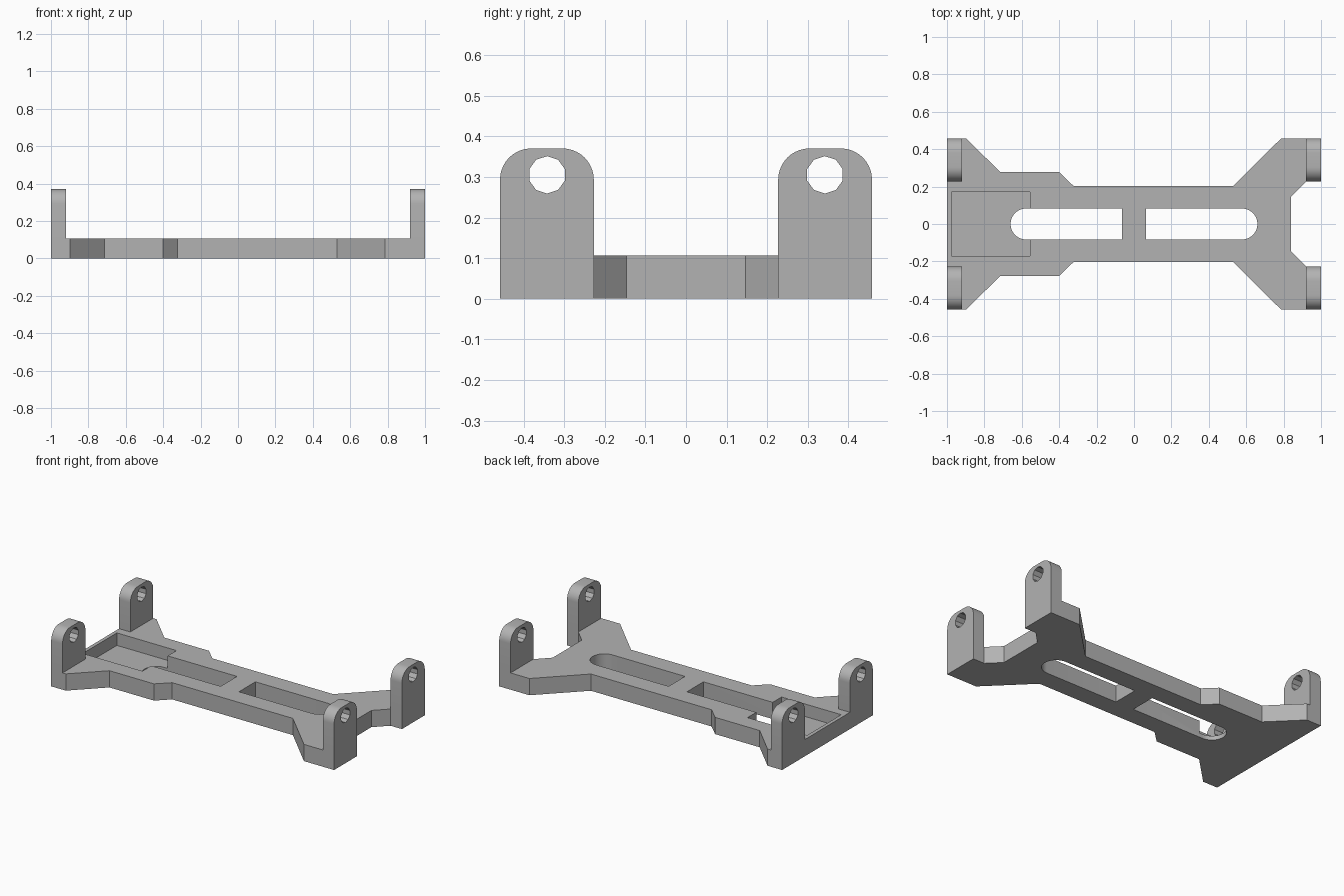
import bpy, bmesh
from math import cos, sin, pi, radians
from mathutils import Matrix

cube = bpy.data.objects.get("Cube")
if cube:
    bpy.data.objects.remove(cube, do_unlink=True)

grey = bpy.data.materials.new("plain grey")
grey.use_nodes = True
colour = (0.45, 0.45, 0.45, 1)
grey.diffuse_color = colour
grey.node_tree.nodes["Principled BSDF"].inputs["Base Color"].default_value = colour

PLATE = 0.107   # plate thickness
HALF_Y = 0.458  # half width


def arc(cx, cy, r, start, end, steps):
    """Points along an arc, angles in degrees."""
    angles = [radians(start + (end - start) * i / steps) for i in range(steps + 1)]
    return [(cx + r * cos(a), cy + r * sin(a)) for a in angles]


def prism(name, profile, low, high, along_x=False):
    """Extrude a flat profile along z, or along x when the profile is in y and z."""
    bm = bmesh.new()
    face = bm.faces.new([bm.verts.new((a, b, low)) for a, b in profile])
    top = bmesh.ops.extrude_face_region(bm, geom=[face])["geom"]
    verts = [v for v in top if isinstance(v, bmesh.types.BMVert)]
    bmesh.ops.translate(bm, verts=verts, vec=(0, 0, high - low))
    if along_x:
        turn = Matrix(((0, 0, 1), (1, 0, 0), (0, 1, 0)))
        bmesh.ops.transform(bm, matrix=turn.to_4x4(), verts=bm.verts)
    bmesh.ops.recalc_face_normals(bm, faces=bm.faces)
    mesh = bpy.data.meshes.new(name)
    bm.to_mesh(mesh)
    bm.free()
    mesh.materials.append(grey)
    obj = bpy.data.objects.new(name, mesh)
    bpy.context.collection.objects.link(obj)
    return obj


def activate(obj):
    bpy.ops.object.select_all(action="DESELECT")
    obj.select_set(True)
    bpy.context.view_layer.objects.active = obj


def cut(obj, cutter):
    cutter.hide_render = True
    mod = obj.modifiers.new("cut", "BOOLEAN")
    mod.operation = "DIFFERENCE"
    mod.solver = "EXACT"
    mod.object = cutter
    activate(obj)
    bpy.ops.object.modifier_apply(modifier=mod.name)
    bpy.data.objects.remove(cutter, do_unlink=True)


def smooth(obj):
    activate(obj)
    bpy.ops.object.shade_smooth_by_angle(angle=radians(30))


# Base plate: half outline mirrored across y
half = [(0.84, 0.147), (0.92, 0.227), (1, 0.227), (1, HALF_Y), (0.787, HALF_Y),
        (0.53, 0.203), (-0.323, 0.203), (-0.4, 0.277), (-0.715, 0.277),
        (-0.897, HALF_Y), (-1, HALF_Y)]
plate = prism("base_plate", half + [(x, -y) for x, y in reversed(half)], 0, PLATE)

# Shallow pocket at the straight end
cut(plate, prism("pocket_cutter",
                 [(-0.977, -0.172), (-0.555, -0.172), (-0.555, 0.172), (-0.977, 0.172)],
                 0.027, 0.2))

# Two slots, rounded at their outer ends
R = 0.083
for side in (-1, 1):
    outline = [(0.065, -R)] + arc(0.66 - R, 0, R, -90, 90, 16) + [(0.065, R)]
    cut(plate, prism("slot_cutter", [(side * x, y) for x, y in outline], -0.1, 0.2))
smooth(plate)

# Four upright lugs with rounded tops and faceted bolt holes
inner, top, r = 0.227, 0.37, 0.077
for y_name, sy in (("front", -1), ("back", 1)):
    for x_name, sx in (("right", -1), ("left", 1)):
        profile = ([(inner, PLATE), (HALF_Y, PLATE)]
                   + arc(HALF_Y - r, top - r, r, 0, 90, 10)
                   + arc(inner + r, top - r, r, 90, 180, 10))
        x0, x1 = sorted((sx * 0.92, sx * 1.0))
        lug = prism(f"{y_name}_{x_name}_lug", [(sy * y, z) for y, z in profile],
                    x0, x1, along_x=True)
        hole = arc(sy * 0.342, 0.305, 0.046, 18, 342, 9)
        cut(lug, prism("hole_cutter", hole, x0 - 0.1, x1 + 0.1, along_x=True))
        smooth(lug)
